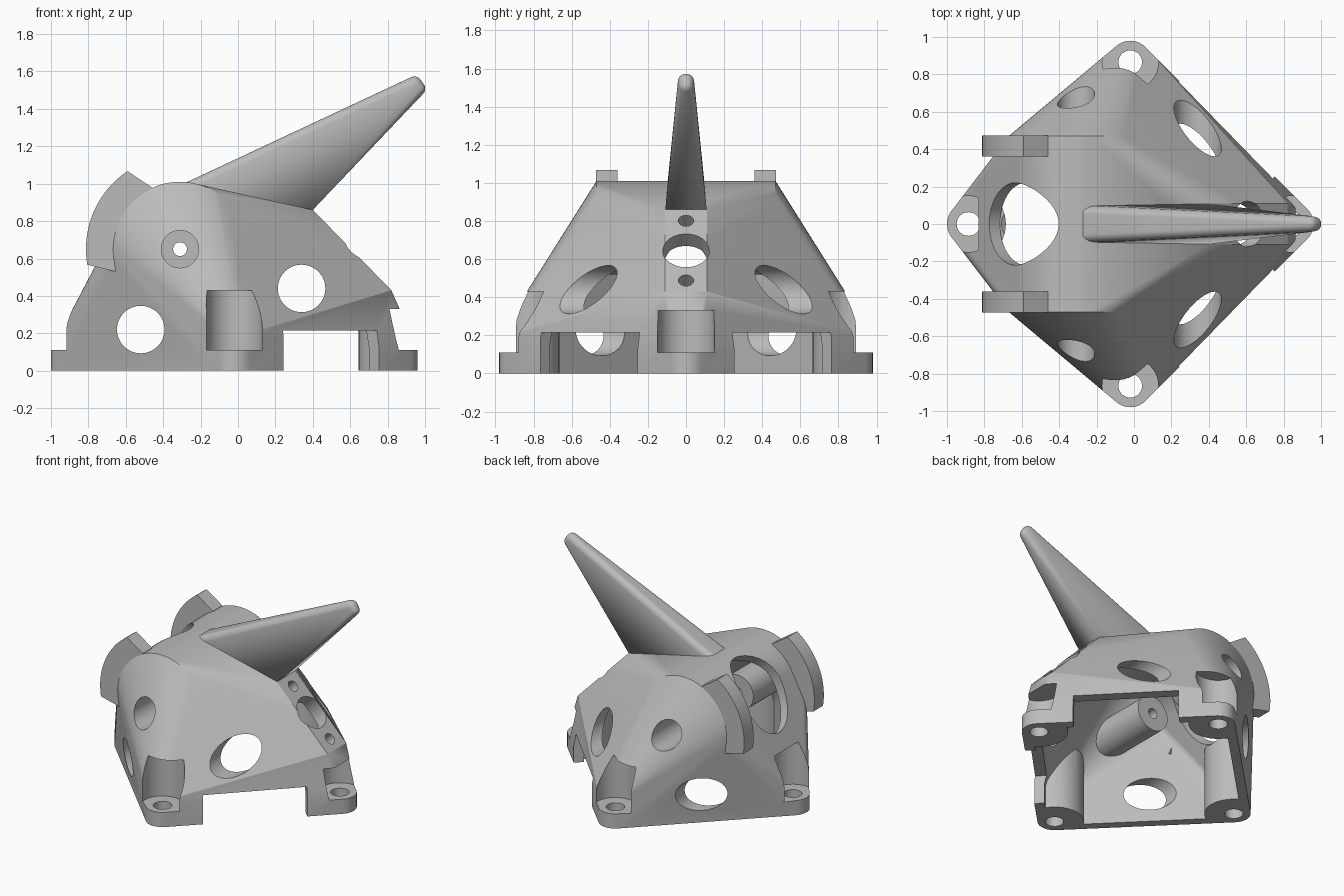
import bpy, bmesh
from math import sin, cos, pi, radians
from mathutils import Vector

cube = bpy.data.objects.get("Cube")
if cube:
    bpy.data.objects.remove(cube, do_unlink=True)

GREY = (0.5, 0.5, 0.5, 1)
mat = bpy.data.materials.new("plain grey")
mat.use_nodes = True
mat.diffuse_color = GREY
mat.node_tree.nodes["Principled BSDF"].inputs["Base Color"].default_value = GREY

PIVOT = Vector((-0.31, 0, 0.65))          # axis of the rounded top
CORNERS = [(-0.885, 0), (0.845, 0), (-0.02, 0.865), (-0.02, -0.865)]


def to_object(name, bm):
    bmesh.ops.recalc_face_normals(bm, faces=bm.faces)
    mesh = bpy.data.meshes.new(name)
    bm.to_mesh(mesh)
    bm.free()
    mesh.materials.append(mat)
    obj = bpy.data.objects.new(name, mesh)
    bpy.context.collection.objects.link(obj)
    return obj


def hull(name, points):
    bm = bmesh.new()
    for p in points:
        bm.verts.new(p)
    res = bmesh.ops.convex_hull(bm, input=bm.verts)
    junk = {v for v in res["geom_interior"] + res["geom_unused"]
            if isinstance(v, bmesh.types.BMVert)}
    bmesh.ops.delete(bm, geom=list(junk), context="VERTS")
    bmesh.ops.dissolve_limit(bm, angle_limit=radians(0.4), verts=bm.verts, edges=bm.edges)
    return to_object(name, bm)


def ring(n):
    return [(cos(2 * pi * i / n), sin(2 * pi * i / n)) for i in range(n)]


def rod(start, end, radius, stretch=1.0):
    """Cylinder between two points; stretch widens it across the y axis."""
    start, end = Vector(start), Vector(end)
    axis = (end - start).normalized()
    side = Vector((1, 0, 0)) if abs(axis.y) > 0.9 else Vector((0, 1, 0))
    up = axis.cross(side).normalized()
    pts = [c + side * radius * a + up * radius * stretch * b
           for c in (start, end) for a, b in ring(48)]
    return hull("cutter", pts)


def cut(target, cutter):
    mod = target.modifiers.new("cut", "BOOLEAN")
    mod.operation = "DIFFERENCE"
    mod.solver = "EXACT"
    mod.object = cutter
    bpy.context.view_layer.objects.active = target
    bpy.ops.object.modifier_apply(modifier=mod.name)
    bpy.data.objects.remove(cutter, do_unlink=True)


def smooth(obj):
    bpy.ops.object.select_all(action="DESELECT")
    obj.select_set(True)
    bpy.context.view_layer.objects.active = obj
    bpy.ops.object.shade_smooth_by_angle(angle=radians(18))


def shell_form(name, t, floor):
    """Convex form of the housing, shrunk by wall thickness t."""
    pts = []
    for x, y in CORNERS:
        top = (0.2 if y else 0.11) - t * 0.4
        r = 0.115 - t
        pts += [(x + r * a, y + r * b, z) for a, b in ring(32) for z in (floor, top)]
    for y in (-0.47 + t, 0.47 - t):
        pts += [(PIVOT.x + (0.36 - t) * a, y, PIVOT.z + (0.36 - t) * b) for a, b in ring(72)]
    for s in (-1, 1):
        w = s * (0.11 - t * 0.4)
        pts += [(0.4 - t * 0.6, w, 0.86 - t * 1.2), (0.82 - t * 1.2, w, 0.43 - t * 0.7)]
    return hull(name, pts)


# Housing: hollow shell, the core leaves corner bosses and pivot posts standing
housing = shell_form("housing", 0, 0)
core = shell_form("core", 0.07, -0.1)
for x, y in CORNERS:
    cut(core, rod((x, y, -0.2), (x, y, 0.38 if x > 0.5 else 0.49), 0.2))
for s in (-1, 1):
    cut(core, rod((PIVOT.x, s * 0.17, PIVOT.z), (PIVOT.x, s, PIVOT.z), 0.13))
cut(housing, core)

# Bolt pads: pocket above each pad and a hole through it
for x, y in CORNERS:
    cut(housing, rod((x, y, 0.11), (x, y, 0.33 if x > 0.5 else 0.43), 0.15))
    cut(housing, rod((x, y, -0.1), (x, y, 0.2), 0.063))

# Openings between the rear feet
for s in (-1, 1):
    out = Vector((1, s, 0)).normalized()
    along = Vector((-1, s, 0)).normalized()
    mid = Vector((0.495, s * 0.505, 0))
    cut(housing, hull("cutter", [mid + out * d + along * a + Vector((0, 0, z))
                                 for d in (-0.2, 0.2) for a in (-0.36, 0.36)
                                 for z in (-0.1, 0.215)]))

# Round side windows, pivot bores and pin hole
for x, z in ((0.34, 0.44), (-0.52, 0.22)):
    cut(housing, rod((x, -1.2, z), (x, 1.2, z), 0.127))
for s in (-1, 1):
    cut(housing, rod((PIVOT.x, s * 0.25, PIVOT.z), (PIVOT.x, s * 1.2, PIVOT.z), 0.1))
cut(housing, rod((PIVOT.x, -1.2, PIVOT.z), (PIVOT.x, 1.2, PIVOT.z), 0.037))

# Large oval opening at the nose
centre, inward = Vector((-0.59, 0, 0.77)), Vector((0.79, 0, -0.61))
cut(housing, rod(centre - inward * 0.4, centre + inward * 0.15, 0.22, 1.34))

# Holes in the sloping rear strip
normal = Vector((0.43, 0, 0.42)).normalized()
for x, z, r in ((0.61, 0.645, 0.122), (0.455, 0.8, 0.04), (0.765, 0.49, 0.04)):
    p = Vector((x, 0, z))
    cut(housing, rod(p - normal * 0.2, p + normal * 0.2, r))
smooth(housing)

# Horn: tapered blade with rounded edges and tip
ball = bmesh.new()
bmesh.ops.create_uvsphere(ball, u_segments=20, v_segments=12, radius=1)
unit = [v.co.copy() for v in ball.verts]
ball.free()
points = [(0.4, -0.108, 0.86), (0.4, 0.108, 0.86), (-0.26, -0.1, 0.97), (-0.26, 0.1, 0.97)]
for c, r in (((-0.26, -0.055, 0.965), 0.045), ((-0.26, 0.055, 0.965), 0.045),
             ((0.942, 0, 1.53), 0.043), ((0.962, 0, 1.508), 0.039)):
    points += [Vector(c) + u * r for u in unit]
smooth(hull("horn", points))

# Ears: curved lugs on both sides of the nose opening
for s, name in ((-1, "right_ear"), (1, "left_ear")):
    steps = 20
    arc = [radians(124 + (189.5 - 124) * i / steps) for i in range(steps + 1)]
    outer = [(PIVOT.x + 0.503 * cos(a), PIVOT.z + 0.503 * sin(a)) for a in arc]
    inner = [(PIVOT.x + 0.33 * cos(a), PIVOT.z + 0.33 * sin(a))
             for a in [radians(116 + 84 * i / steps) for i in range(steps + 1)]]
    profile = outer + [(-0.655, 0.53)] + inner[::-1] + [(-0.46, 0.98)]
    bm = bmesh.new()
    face = bm.faces.new([bm.verts.new((x, s * 0.36, z)) for x, z in profile])
    grown = bmesh.ops.extrude_face_region(bm, geom=[face])
    for v in grown["geom"]:
        if isinstance(v, bmesh.types.BMVert):
            v.co.y = s * 0.472
    smooth(to_object(name, bm))
